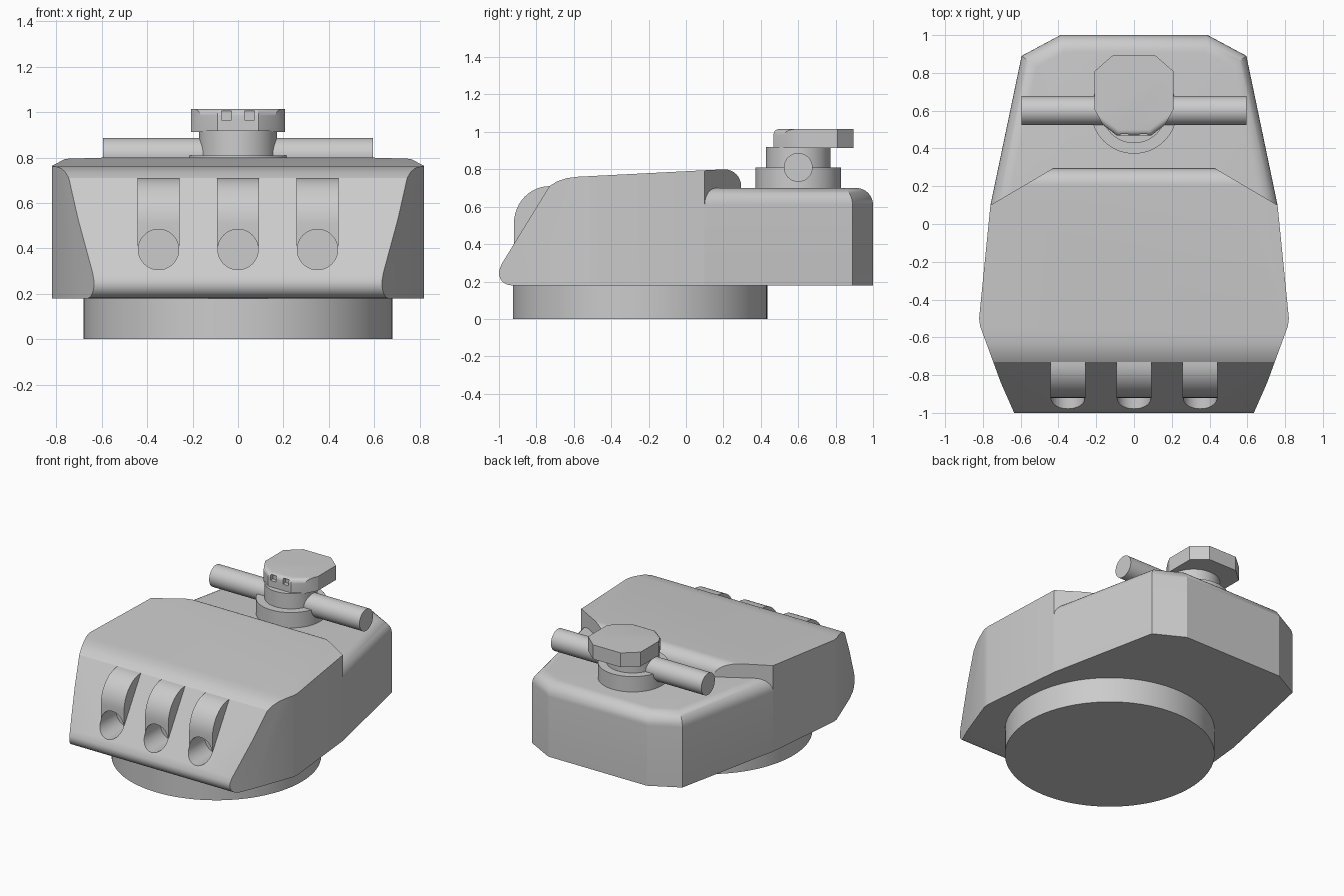
import bpy, bmesh, math
from math import sin, cos, radians
from mathutils import Matrix

old = bpy.data.objects.get("Cube")
if old:
    bpy.data.objects.remove(old, do_unlink=True)

paint = bpy.data.materials.new("plain_grey")
paint.use_nodes = True
GREY = (0.6, 0.6, 0.6, 1)
paint.diffuse_color = GREY
paint.node_tree.nodes["Principled BSDF"].inputs["Base Color"].default_value = GREY


def make(name, bm):
    bmesh.ops.recalc_face_normals(bm, faces=bm.faces)
    mesh = bpy.data.meshes.new(name)
    bm.to_mesh(mesh)
    bm.free()
    mesh.materials.append(paint)
    ob = bpy.data.objects.new(name, mesh)
    bpy.context.scene.collection.objects.link(ob)
    return ob


def prism(name, points, low, high, axis="z", round_edges=None, radius=0, steps=8):
    """Extrude a closed outline along z, or a (y, z) outline along x."""
    def place(p, h):
        return (p[0], p[1], h) if axis == "z" else (h, p[0], p[1])
    bm = bmesh.new()
    face = bm.faces.new([bm.verts.new(place(p, low)) for p in points])
    bm.faces.new([bm.verts.new(place(p, high)) for p in points])
    a, b = [list(f.verts) for f in bm.faces]
    for i in range(len(a)):
        j = (i + 1) % len(a)
        bm.faces.new((a[i], a[j], b[j], b[i]))
    bmesh.ops.recalc_face_normals(bm, faces=bm.faces)
    if round_edges:
        edges = [e for e in bm.edges if round_edges(*[v.co for v in e.verts])]
        bmesh.ops.bevel(bm, geom=edges, offset=radius, segments=steps,
                        profile=0.5, affect="EDGES", clamp_overlap=True)
    return make(name, bm)


def cylinder(name, radius, depth, centre, axis="z", sides=64):
    turn = {"z": Matrix(), "x": Matrix.Rotation(radians(90), 4, "Y"),
            "y": Matrix.Rotation(radians(90), 4, "X")}[axis]
    bm = bmesh.new()
    bmesh.ops.create_cone(bm, cap_ends=True, segments=sides, radius1=radius,
                          radius2=radius, depth=depth,
                          matrix=Matrix.Translation(centre) @ turn)
    return make(name, bm)


def combine(ob, tool, operation):
    mod = ob.modifiers.new("cut", "BOOLEAN")
    mod.operation, mod.object, mod.solver = operation, tool, "EXACT"
    bpy.context.view_layer.objects.active = ob
    bpy.ops.object.modifier_apply(modifier=mod.name)
    bpy.data.objects.remove(tool, do_unlink=True)


def mirrored(half):
    return half + [(-x, y) for x, y in reversed(half)]


def arc(cy, cz, ry, rz, start, end, steps=8):
    angles = [radians(start + (end - start) * i / steps) for i in range(steps + 1)]
    return [(cy + ry * cos(a), cz + rz * sin(a)) for a in angles]


BOTTOM, DECK = 0.18, 0.7

# Raised fighting compartment: side profile trimmed to the plan outline
profile = ([(0.295, BOTTOM)] + arc(0.205, 0.71, 0.09, 0.09, 0, 90)
           + [(-0.58, 0.76), (-0.64, 0.752), (-0.69, 0.735), (-0.73, 0.71), (-0.985, 0.295)]
           + arc(-0.935, 0.245, 0.065, 0.065, 165, 270))
plan = mirrored([(0.63, -1.01), (0.705, -0.84), (0.815, -0.54), (0.82, -0.5),
                 (0.76, 0.1), (0.42, 0.3)])
hull = prism("turret_body", profile, -1, 1, "x")
combine(hull, prism("plan_cutter", plan, 0, 1.2), "INTERSECT")

# Three gun ports with curved hoods and round bores
GUNS = (-0.35, 0, 0.35)
hood = [(-0.7, 0.45), (-0.7, 0.71)] + arc(-0.73, 0.51, 0.19, 0.2, 90, 180, 12) + [(-0.92, 0.4)]
for x in GUNS:
    combine(hull, prism("hood", hood, x - 0.092, x + 0.092, "x"), "UNION")
for x in GUNS:
    combine(hull, cylinder("bore_cutter", 0.089, 0.4, (x, -0.95, 0.395), "y", 40), "DIFFERENCE")

# Lower rear deck with a rounded shoulder
rear = mirrored([(0.76, 0.1), (0.595, 0.89), (0.39, 1.0)])
bustle = prism("rear_deck", rear, BOTTOM, DECK,
               round_edges=lambda a, b: min(a.z, b.z) > 0.6 and max(a.y, b.y) > 0.2,
               radius=0.09)

# Turret ring
ring = cylinder("base_ring", 0.68, BOTTOM + 0.01, (0, -0.245, BOTTOM / 2 + 0.005), sides=96)

# Director tower and rangefinder
lower_tower = cylinder("lower_tower", 0.228, 0.13, (0, 0.6, 0.745))
upper_tower = cylinder("upper_tower", 0.172, 0.14, (0, 0.6, 0.85))
bar = cylinder("rangefinder_bar", 0.077, 1.19, (0, 0.6, 0.81), "x", 40)

# Faceted cap with a rounded front edge and two sight notches
cap_plan = mirrored([(0.09, 0.468), (0.165, 0.525), (0.208, 0.605), (0.208, 0.81), (0.11, 0.895)])
cap = prism("director_cap", cap_plan, 0.913, 1.015,
            round_edges=lambda a, b: min(a.z, b.z) > 1 and max(a.y, b.y) < 0.53,
            radius=0.03, steps=5)
for x in (-0.05, 0.05):
    notch = [(0.44, 0.965), (0.498, 0.965), (0.498, 1.005), (0.44, 1.005)]
    combine(cap, prism("notch_cutter", notch, x - 0.022, x + 0.022, "x"), "DIFFERENCE")

# Smooth curved surfaces, keep hard edges
bpy.ops.object.select_all(action="DESELECT")
for ob in (hull, bustle, ring, lower_tower, upper_tower, bar, cap):
    ob.select_set(True)
    bpy.context.view_layer.objects.active = ob
bpy.ops.object.shade_smooth_by_angle(angle=radians(25))
